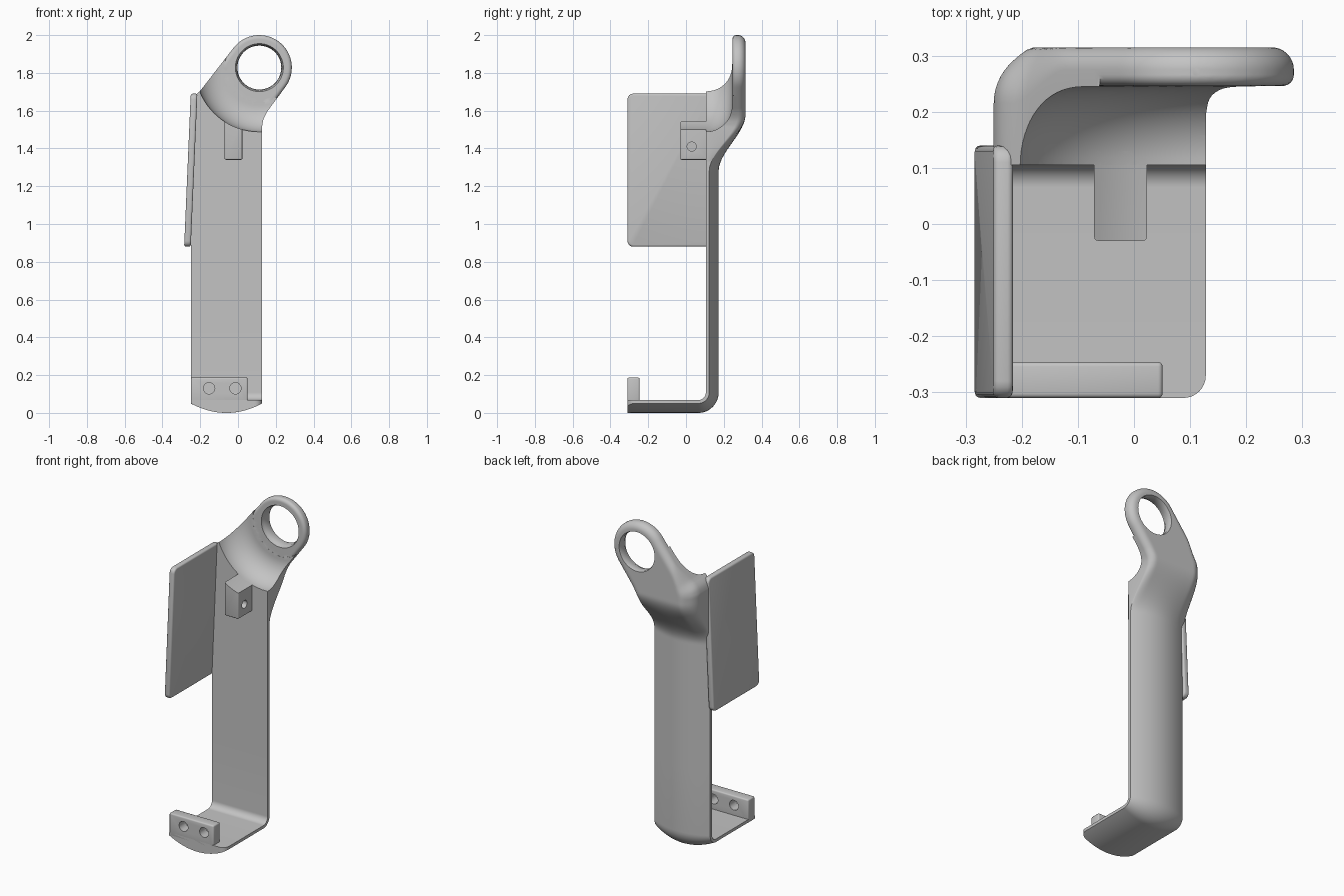
import bpy, bmesh, math
from mathutils import Vector, Matrix
from mathutils.geometry import intersect_point_line

if "Cube" in bpy.data.objects:
    bpy.data.objects.remove(bpy.data.objects["Cube"], do_unlink=True)

grey = bpy.data.materials.new("plain_grey")
grey.use_nodes = True
COLOUR = (0.55, 0.55, 0.55, 1)
grey.diffuse_color = COLOUR
grey.node_tree.nodes["Principled BSDF"].inputs["Base Color"].default_value = COLOUR

LEFT, RIGHT, INNER = -0.25, 0.128, 0.105
RING_X, RING_Z, RING_R = 0.113, 1.828, 0.172
STEP_R, FILLET = 0.34, 0.14


def finish(bm, name):
    if bm.calc_volume(signed=True) < 0:
        bmesh.ops.reverse_faces(bm, faces=bm.faces[:])
    mesh = bpy.data.meshes.new(name)
    bm.to_mesh(mesh)
    bm.free()
    ob = bpy.data.objects.new(name, mesh)
    bpy.context.collection.objects.link(ob)
    mesh.materials.append(grey)
    return ob


def box(name, lo, hi, bevel, shear=0.0, corner=0.0):
    """Rounded box; corner rounds the side outline, shear leans it in x."""
    bm = bmesh.new()
    bmesh.ops.create_cube(bm, size=1)
    for v in bm.verts:
        v.co = Vector([lo[i] if v.co[i] < 0 else hi[i] for i in range(3)])
    if corner:
        across = [e for e in bm.edges if abs(e.verts[0].co.x - e.verts[1].co.x) > 1e-4]
        bmesh.ops.bevel(bm, geom=across, offset=corner, segments=4,
                        profile=0.5, affect='EDGES')
    sharp = [e for e in bm.edges if e.calc_face_angle() > 0.7]
    bmesh.ops.bevel(bm, geom=sharp, offset=bevel, segments=3, profile=0.5, affect='EDGES')
    for v in bm.verts:
        v.co.x += shear * (v.co.z - lo[2])
    return finish(bm, name)


def lathe(name, profile, steps=96):
    """Spin (radius, y) points about the ring axis."""
    bm = bmesh.new()
    vs = [bm.verts.new((RING_X + r, y, RING_Z)) for r, y in profile]
    es = [bm.edges.new(p) for p in zip(vs, vs[1:])]
    bmesh.ops.spin(bm, geom=vs + es, cent=(RING_X, 0, RING_Z), axis=(0, 1, 0),
                   angle=math.tau, steps=steps)
    bmesh.ops.remove_doubles(bm, verts=bm.verts, dist=1e-5)
    bmesh.ops.recalc_face_normals(bm, faces=bm.faces)
    return finish(bm, name)


def rod(name, centre, radius, depth, axis):
    bm = bmesh.new()
    bmesh.ops.create_cone(bm, cap_ends=True, segments=32, radius1=radius,
                          radius2=radius, depth=depth,
                          matrix=Matrix.Translation(centre) @ Matrix.Rotation(math.pi / 2, 4, axis))
    return finish(bm, name)


def cut(ob, *cutters):
    for c in cutters:
        c.hide_render = True
        m = ob.modifiers.new("cut", 'BOOLEAN')
        m.operation, m.solver, m.object = 'DIFFERENCE', 'EXACT', c


def smooth(ob, angle=38):
    bpy.ops.object.select_all(action='DESELECT')
    ob.select_set(True)
    bpy.context.view_layer.objects.active = ob
    for m in list(ob.modifiers):
        bpy.ops.object.modifier_apply(modifier=m.name)
    bpy.ops.object.shade_smooth_by_angle(angle=math.radians(angle))


def lerp(a, b, t):
    return a + (b - a) * t


def ramp(a, b, v):
    t = min(1, max(0, (v - a) / (b - a)))
    return t * t * (3 - 2 * t)


def rounding(d, r):
    return r - math.sqrt(max(0, r * r - (r - d) ** 2)) if d < r else 0


def side_x(points, z):
    for (x0, z0), (x1, z1) in zip(points, points[1:]):
        if z <= z1 and z1 > z0:
            return lerp(x0, x1, max(0, z - z0) / (z1 - z0))
    return points[-1][0]


def ring_arc(start, end, n=24):
    angles = [math.radians(lerp(start, end, i / n)) for i in range(n + 1)]
    return [(RING_X + RING_R * math.cos(a), RING_Z + RING_R * math.sin(a)) for a in angles]


# Left and right outlines of the strip, tangent to the ring
left_line = [(LEFT, 0), (LEFT, 1.63), (-0.24, 1.662), (-0.225, 1.682),
             (-0.2, 1.705)] + ring_arc(142, 90)
right_line = [(RIGHT, 0), (RIGHT, 1.52), (0.133, 1.55), (0.142, 1.572),
              (0.158, 1.6)] + ring_arc(-38, 90)
segments = [(Vector(a), Vector(b)) for line in (left_line, right_line)
            for a, b in zip(line, line[1:])]


def edge_distance(x, z):
    p, best = Vector((x, z)), 9
    for a, b in segments:
        t = intersect_point_line(p, a, b)[1]
        best = min(best, (p - a.lerp(b, min(1, max(0, t)))).length)
    return best


# Rows along the strip: inner point (y, z), outward direction, corner trim
FLOOR, BEND, FRONT, THICK = 0.068, 0.04, -0.31, 0.068
rows = []
for i in range(9):
    e = 0.04 * (1 - math.cos(math.pi / 2 * i / 8))
    rows.append((FRONT + e, FLOOR, 0, -1, rounding(e, 0.04)))
for i in range(13):
    a = math.pi / 2 * (i / 12 - 1)
    rows.append((INNER - BEND + BEND * math.cos(a), FLOOR + BEND + BEND * math.sin(a),
                 math.cos(a), math.sin(a), 0))
heights = [0.5, 0.9] + [lerp(1.26, RING_Z, i / 50) for i in range(51)]
heights += [RING_Z + RING_R * math.sin(math.radians(87) * i / 24) for i in range(1, 25)]
rows += [(INNER, z, 1, 0, 0) for z in heights]

# Strip with foot, bulged back, offset neck and ring lug
COLS = 36
bm = bmesh.new()
loops = []
for y, z, ny, nz, trim in rows:
    xl, xr = side_x(left_line, z), side_x(right_line, z) - trim
    head = ramp(1.28, 1.58, z)
    inner, outer = [], []
    for k in range(COLS + 1):
        x = lerp(xl, xr, (1 - math.cos(math.pi * k / COLS)) / 2)
        s = (x - (LEFT + RIGHT) / 2) / ((RIGHT - LEFT) / 2)
        dip, push = 0.05 * s * s, 0
        if head > 0:
            d = edge_distance(x, z)
            rad = lerp(0.1, 0.04, ramp(-0.22, -0.12, x))
            dip = lerp(dip, rounding(d, rad), head)
            if math.hypot(x - RING_X, z - RING_Z) < 0.185:
                push = FILLET + 0.001 + rounding(d, 0.02)
        t = THICK + 0.142 * head - dip
        inner.append(bm.verts.new((x, y + push, z)))
        outer.append(bm.verts.new((x, y + ny * t, z + nz * t)))
    loops.append(inner + outer[::-1])
for a, b in zip(loops, loops[1:]):
    for k in range(len(a)):
        j = (k + 1) % len(a)
        bm.faces.new((a[k], a[j], b[j], b[k]))
bm.faces.new(loops[0][::-1])
bm.faces.new(loops[-1])
strip = finish(bm, "curved_strip")

# Round hollow in front of the ring, and the stepped ring bore
hollow = [(0, -0.15), (STEP_R, -0.15)]
for i in range(17):
    a = math.pi / 2 * i / 16
    hollow.append((STEP_R - FILLET + FILLET * math.cos(a), INNER + FILLET * math.sin(a)))
hollow[-1] = (STEP_R - FILLET, INNER + FILLET)
hollow_cutter = lathe("hollow_cutter", hollow + [(0, INNER + FILLET)])
bore_cutter = lathe("bore_cutter", [(0, 0), (0.127, 0), (0.127, 0.25), (0.12, 0.262),
                                    (0.116, 0.3), (0.122, 0.32), (0.122, 0.4), (0, 0.4)])
cut(strip, hollow_cutter, bore_cutter)
smooth(strip)

# Slanted side wall
wall = box("side_wall", (-0.285, FRONT, 0.88), (-0.25, 0.14, 1.69), 0.01, 0.043, 0.03)
smooth(wall)

# Small block with a cross hole, trimmed by the hollow
block = box("pin_block", (-0.071, -0.03, 1.34), (0.023, 0.13, 1.65), 0.007)
cut(block, hollow_cutter, rod("pin_cutter", (0, 0.03, 1.41), 0.024, 0.5, 'Y'))
smooth(block)

# Foot lip with two screw holes
lip = box("foot_lip", (LEFT, FRONT, 0.045), (0.051, -0.246, 0.187), 0.008)
cut(lip, *[rod("screw_cutter", (x, -0.28, 0.13), 0.03, 0.3, 'X') for x in (-0.153, -0.014)])
smooth(lip)

for ob in list(bpy.data.objects):
    if ob.name.split(".")[0].endswith("_cutter"):
        bpy.data.objects.remove(ob, do_unlink=True)
